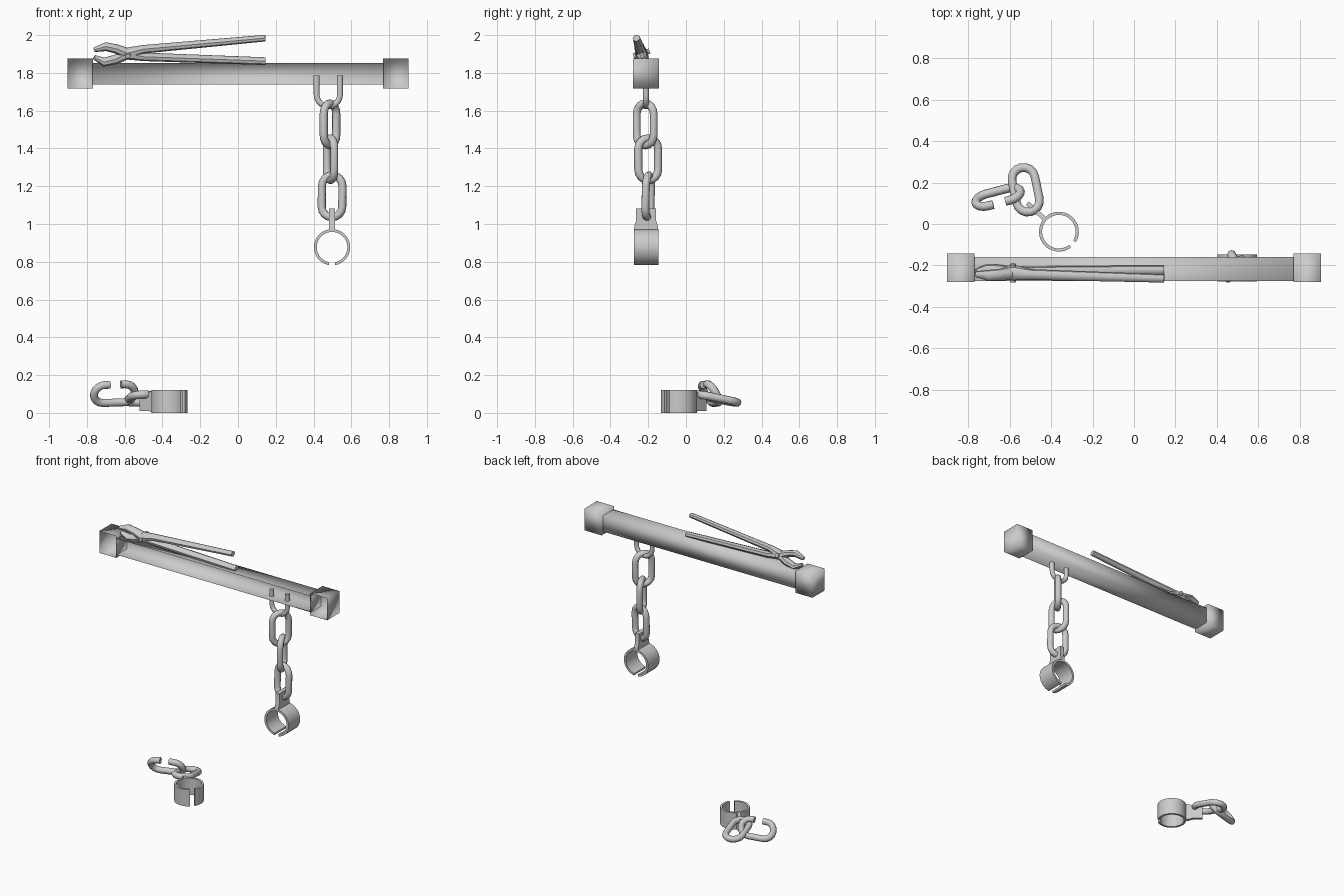
import bpy, bmesh, math
from mathutils import Vector, Matrix

if "Cube" in bpy.data.objects:
    bpy.data.objects.remove(bpy.data.objects["Cube"])


def finish(name, bm, angle=40):
    bmesh.ops.recalc_face_normals(bm, faces=bm.faces)
    me = bpy.data.meshes.new(name)
    bm.to_mesh(me)
    bm.free()
    ob = bpy.data.objects.new(name, me)
    bpy.context.collection.objects.link(ob)
    bpy.ops.object.select_all(action='DESELECT')
    ob.select_set(True)
    bpy.context.view_layer.objects.active = ob
    if angle is None:
        bpy.ops.object.shade_smooth()
    else:
        bpy.ops.object.shade_smooth_by_angle(angle=math.radians(angle))
    return ob


def open_box(name, x0, x1, y0, y1, z0, z1):
    """Box whose front (-y) face is left open."""
    bm = bmesh.new()
    bmesh.ops.create_cube(bm, size=1)
    for v in bm.verts:
        v.co = ((x0 + x1) / 2 + v.co.x * (x1 - x0),
                (y0 + y1) / 2 + v.co.y * (y1 - y0),
                (z0 + z1) / 2 + v.co.z * (z1 - z0))
    bm.normal_update()
    bmesh.ops.delete(bm, geom=[f for f in bm.faces if f.normal.y < -0.9],
                     context='FACES_ONLY')
    return finish(name, bm, None)


def tube(name, pts, radii, normal, closed=False, sides=10, depth=1.0):
    """Sweep a round section along a planar path."""
    bm = bmesh.new()
    n, rings, c = Vector(normal).normalized(), [], len(pts)
    for i, p in enumerate(pts):
        a = pts[i - 1] if (closed or i) else p
        b = pts[(i + 1) % c] if (closed or i < c - 1) else p
        side = (b - a).normalized().cross(n)
        ring = []
        for k in range(sides):
            t = 2 * math.pi * (k + 0.5) / sides
            ring.append(bm.verts.new(p + side * math.cos(t) * radii[i]
                                     + n * math.sin(t) * radii[i] * depth))
        rings.append(ring)
    for i in range(c if closed else c - 1):
        r, s = rings[i], rings[(i + 1) % c]
        for k in range(sides):
            j = (k + 1) % sides
            bm.faces.new((r[k], r[j], s[j], s[k]))
    if not closed:
        bm.faces.new(rings[0])
        bm.faces.new(rings[-1])
    return finish(name, bm)


def link(name, center, long_axis, wide_axis, gap=0.0, R=0.056, s=0.055, r=0.0215):
    """Chain link; a gap opens the +wide side."""
    u = Vector(long_axis).normalized()
    n = u.cross(Vector(wide_axis)).normalized()
    v = n.cross(u)
    flat = [(gap, R)] if gap else []
    for cx, start in ((s, 90), (-s, -90)):
        for i in range(9):
            t = math.radians(start - 180 * i / 8)
            flat.append((cx + R * math.cos(t), R * math.sin(t)))
    if gap:
        flat.append((-gap, R))
    pts = [Vector(center) + u * a + v * b for a, b in flat]
    return tube(name, pts, [r] * len(pts), n, closed=not gap)


def shackle(name, center, e1, e3, half, neck_t):
    """Split cuff with a neck plate along e1; the cuff axis is e3."""
    e1, e3 = Vector(e1), Vector(e3)
    e2 = e3.cross(e1)
    m = Matrix((e1, e2, e3)).transposed().to_4x4()
    m.translation = Vector(center)
    bm = bmesh.new()
    g, N = math.radians(10), 36
    rows = []
    for i in range(N + 1):
        t = -math.pi + g + (2 * math.pi - 2 * g) * i / N
        rows.append([bm.verts.new((q * math.cos(t), q * math.sin(t), h))
                     for q, h in ((.096, -half), (.096, half), (.081, half), (.081, -half))])
    for a, b in zip(rows, rows[1:]):
        for k in range(4):
            bm.faces.new((a[k], a[(k + 1) % 4], b[(k + 1) % 4], b[k]))
    bm.faces.new(rows[0])
    bm.faces.new(rows[-1])
    # neck plate, widening towards the cuff
    prof = [(.088, half), (.115, half * .95), (.14, half * .82), (.205, half * .82)]
    prof += [(a, -h) for a, h in reversed(prof)]
    lo = [bm.verts.new((a, -neck_t, h)) for a, h in prof]
    hi = [bm.verts.new((a, neck_t, h)) for a, h in prof]
    bm.faces.new(lo)
    bm.faces.new(hi)
    for k in range(len(prof)):
        j = (k + 1) % len(prof)
        bm.faces.new((lo[k], lo[j], hi[j], hi[k]))
    bm.transform(m)
    return finish(name, bm)


# Beam and end blocks, open at the front
open_box("beam", -.77, .77, -.275, -.16, 1.738, 1.853)
for side, x in (("left", -.835), ("right", .835)):
    open_box("end_block_" + side, x - .067, x + .067, -.28, -.142, 1.718, 1.875)

# Staple driven into the beam
sx, sy, sz, sr = .478, -.212, 1.685, .062
path = [Vector((sx - sr, sy, 1.785))]
path += [Vector((sx - sr * math.cos(math.pi * i / 10), sy, sz - sr * math.sin(math.pi * i / 10)))
         for i in range(11)]
path.append(Vector((sx + sr, sy, 1.785)))
tube("staple", path, [.016] * len(path), (0, 1, 0))

# Hanging chain
link("hanging_link_1", (.487, -.216, 1.527), (0, 0, 1), (.037, .05, 0))
link("hanging_link_2", (.49, -.2, 1.343), (0, 0, 1), (-.02, .054, 0))
link("hanging_link_3", (.498, -.2, 1.146), (.01, .03, 1), (.056, -.014, 0))
shackle("hanging_shackle", (.498, -.211, .877), (0, 0, 1), (0, 1, 0), .065, .015)

# Broken chain on the ground
a = math.radians(138)
shackle("ground_shackle", (-.362, -.037, .06), (math.cos(a), math.sin(a), 0), (0, 0, 1), .06, .011)
link("ground_link_closed", (-.522, .165, .076), (.2, -.97, .2), (.97, .2, .02))
link("ground_link_open", (-.655, .13, .102), (.96, .25, .03), (.05, -.5, .82), gap=.03)

# Tongs resting on the beam: two crossing halves in a leaning plane
def lean(x, z):
    return Vector((x, -.235 - .326 * (z - 1.9), z))


halves = {
    "tongs_half_upper": [(.145, 1.984, .017), (-.5, 1.925, .022), (-.58, 1.905, .03), (-.645, 1.872, .025),
                         (-.71, 1.857, .023), (-.762, 1.884, .012)],
    "tongs_half_lower": [(.145, 1.862, .02), (-.5, 1.885, .022), (-.58, 1.9, .03), (-.645, 1.927, .024),
                         (-.70, 1.939, .023), (-.762, 1.922, .012)],
}
for name, row in halves.items():
    tube(name, [lean(x, z) for x, z, r in row], [r for x, z, r in row],
         (0, .95, .31), sides=8, depth=1.2)

# Tongs pivot rivet
bm = bmesh.new()
rot = Vector((0, .95, .31)).to_track_quat('Z', 'Y').to_matrix().to_4x4()
bmesh.ops.create_cone(bm, cap_ends=True, segments=12, radius1=.014, radius2=.014, depth=.09,
                      matrix=Matrix.Translation(lean(-.583, 1.902)) @ rot)
finish("tongs_rivet", bm)
